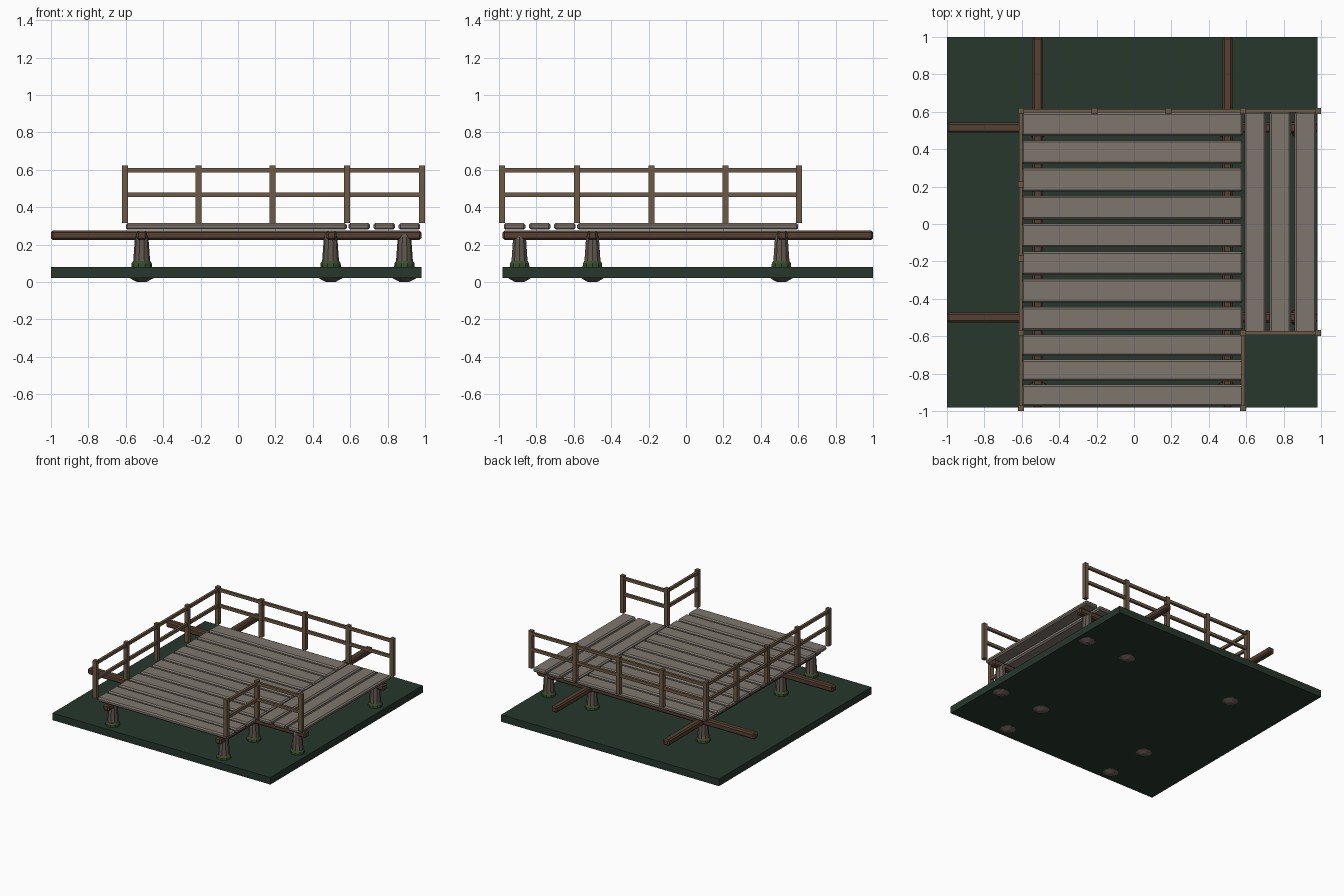
import bpy, bmesh, math

if "Cube" in bpy.data.objects:
    bpy.data.objects.remove(bpy.data.objects["Cube"])


def material(name, rgb):
    m = bpy.data.materials.new(name)
    m.diffuse_color = (*rgb, 1)
    m.use_nodes = True
    m.node_tree.nodes["Principled BSDF"].inputs["Base Color"].default_value = m.diffuse_color
    return m


PLANK = material("weathered_plank", (0.21, 0.18, 0.155))
RAIL = material("rail_wood", (0.15, 0.10, 0.06))
BEAM = material("beam_wood", (0.09, 0.05, 0.03))
GROUND = material("dark_water", (0.02, 0.038, 0.026))
PILE = material("pile_wood", (0.12, 0.095, 0.08))
MOSS = material("moss", (0.04, 0.075, 0.025))


def box(name, lo, hi, mat, bevel=0.0):
    bm = bmesh.new()
    bmesh.ops.create_cube(bm, size=1)
    for v in bm.verts:
        v.co = [(a + b) / 2 + c * (b - a) for a, b, c in zip(lo, hi, v.co)]
    if bevel:
        bmesh.ops.bevel(bm, geom=bm.edges[:], offset=bevel, segments=1,
                        affect='EDGES', profile=0.5)
    me = bpy.data.meshes.new(name)
    bm.to_mesh(me)
    bm.free()
    me.materials.append(mat)
    ob = bpy.data.objects.new(name, me)
    bpy.context.collection.objects.link(ob)
    return ob


def lathe(name, x, y, profile, mat, sides=10):
    bm = bmesh.new()
    rings = [[bm.verts.new((x + r * math.cos(math.tau * i / sides),
                            y + r * math.sin(math.tau * i / sides), z))
              for i in range(sides)] for r, z in profile]
    for a, b in zip(rings, rings[1:]):
        for i in range(sides):
            j = (i + 1) % sides
            bm.faces.new((a[i], a[j], b[j], b[i]))
    bm.faces.new(rings[0][::-1])
    bm.faces.new(rings[-1])
    me = bpy.data.meshes.new(name)
    bm.to_mesh(me)
    bm.free()
    me.materials.append(mat)
    ob = bpy.data.objects.new(name, me)
    bpy.context.collection.objects.link(ob)


# base slab
box("base_slab", (-1, -0.98, 0.022), (0.98, 1, 0.08), GROUND)

# crossing support beams
for c in (-0.5, 0.515):
    box("beam_across", (-1, c - 0.027, 0.225), (0.98, c + 0.027, 0.275), BEAM, 0.01)
for c in (-0.515, 0.5):
    box("beam_along", (c - 0.027, -0.98, 0.225), (c + 0.027, 1, 0.275), BEAM, 0.01)

# tapered piles with a splayed foot and a mossy collar
for x, y in ((-0.515, -0.5), (0.495, -0.5), (-0.515, 0.51), (0.495, 0.51),
             (0.89, -0.5), (0.89, 0.51), (-0.515, -0.89), (0.495, -0.89)):
    lathe("pile", x, y, [(0.025, 0.0), (0.062, 0.02), (0.055, 0.05), (0.046, 0.10),
                         (0.036, 0.24), (0.024, 0.265)], PILE)
    lathe("moss_collar", x, y, [(0.056, 0.06), (0.054, 0.10), (0.046, 0.112)], MOSS)

# deck planks: main deck, front extension, side extension
Z0, Z1 = 0.28, 0.315
for i in range(8):
    y = 0.533 - 0.1485 * i
    box("deck_plank", (-0.6, y - 0.063, Z0), (0.582, y + 0.063, Z1), PLANK, 0.01)
for i in range(3):
    c = 0.648 + 0.134 * i
    box("front_plank", (-0.6, -c - 0.058, Z0), (0.582, -c + 0.058, Z1), PLANK, 0.01)
    box("side_plank", (c - 0.058, -0.582, Z0), (c + 0.058, 0.6, Z1), PLANK, 0.01)

# railings
A = 0.605
STEPS = [-0.605, -0.21, 0.185, 0.583, 0.983]
posts = {(x, A) for x in STEPS} | {(-A, -s) for s in STEPS}
posts |= {(0.583, -0.583), (0.983, -0.583), (0.583, -0.983)}
for x, y in sorted(posts):
    box("rail_post", (x - 0.016, y - 0.016, 0.315), (x + 0.016, y + 0.016, 0.622), RAIL)
runs = [(-A, A, 0.983, A), (-A, -0.983, -A, A),
        (0.583, -0.583, 0.983, -0.583), (0.583, -0.983, 0.583, -0.583)]
for x0, y0, x1, y1 in runs:
    w = 0.01
    dx, dy = (0, w) if y0 == y1 else (w, 0)
    for z in (0.467, 0.597):
        box("rail", (x0 - dx, y0 - dy, z - 0.012), (x1 + dx, y1 + dy, z + 0.012), RAIL)
